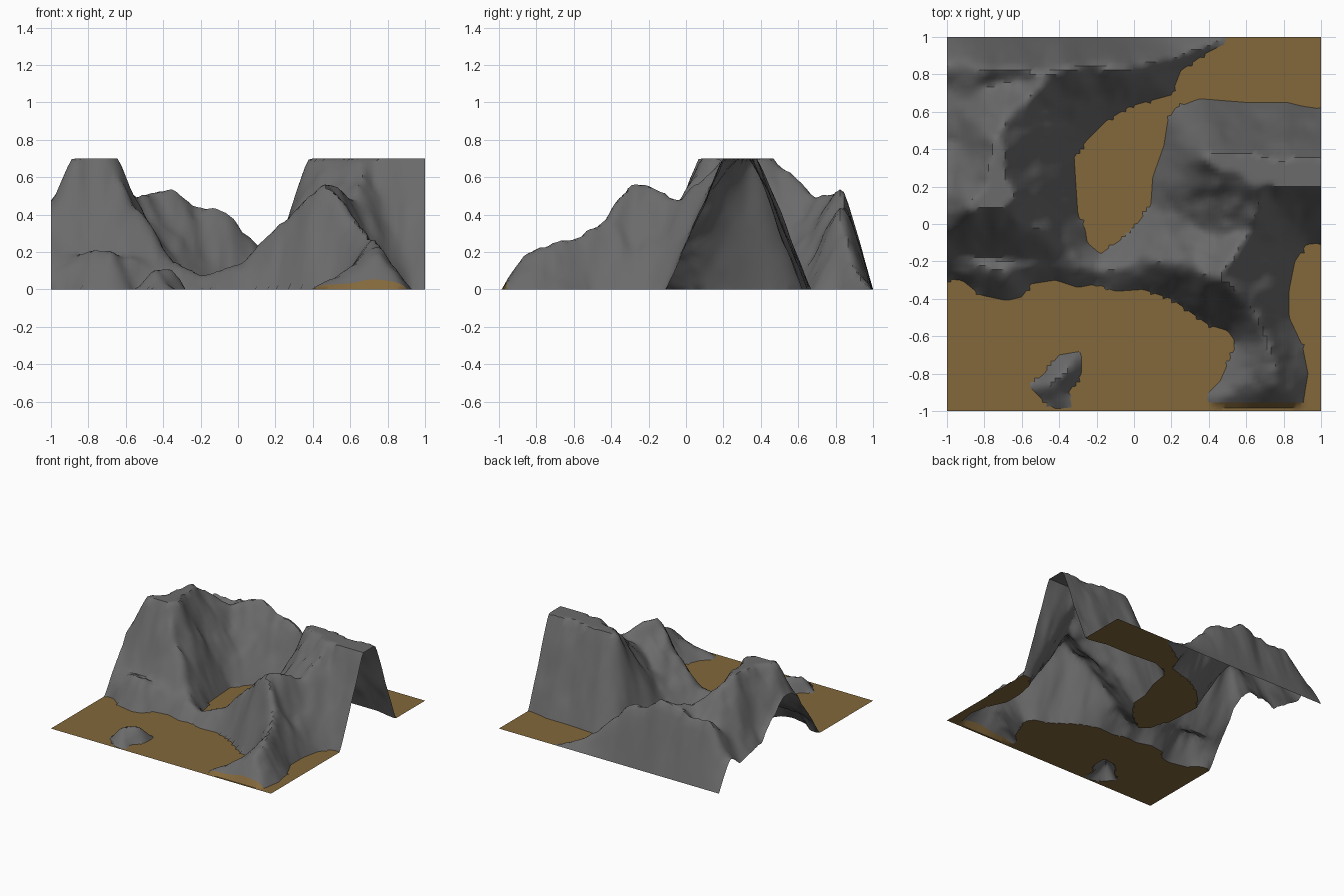
import bpy, bmesh, math
from mathutils import Vector, noise

if "Cube" in bpy.data.objects:
    bpy.data.objects.remove(bpy.data.objects["Cube"])

N = 90           # grid cells per side
CELL = 2 / N
TOP = 0.70       # flat-cut summit height

# Flat ground outlines: front plain (wrapping to the east) and inner valley (wrapping along the back)
PLAIN = [(-1.1, -.29), (-.92, -.30), (-.82, -.38), (-.68, -.41), (-.6, -.39), (-.55, -.32),
         (-.42, -.30), (-.3, -.34), (-.2, -.32), (-.1, -.36), (.05, -.35), (.2, -.40), (.4, -.54),
         (.5, -.57), (.55, -.64), (.5, -.75), (.46, -.84), (.38, -.92), (.42, -.985), (.9, -.985),
         (.93, -.8), (.9, -.65), (.83, -.5), (.83, -.35), (.86, -.2), (.92, -.11), (1.1, -.09),
         (1.1, -1.1), (-1.1, -1.1)]
VALLEY = [(-.18, -.16), (-.25, -.1), (-.26, -.03), (-.3, .05), (-.31, .2), (-.32, .36), (-.25, .45),
          (-.15, .55), (-.02, .63), (.2, .69), (.25, .82), (.38, .91), (.48, .96), (.5, 1), (-1.1, 1),
          (-1.1, 1.1), (1.1, 1.1), (1.1, .6), (.9, .63), (.82, .65), (.6, .65), (.35, .67),
          (.22, .62), (.18, .55), (.16, .42), (.1, .25), (.09, .1), (-.02, -.05)]
BOULDER = [(-.56, -.87), (-.48, -.8), (-.4, -.7), (-.28, -.68), (-.28, -.8), (-.35, -.9),
           (-.33, -.98), (-.42, -.99), (-.5, -.93)]
OUTLINES = (PLAIN, VALLEY, BOULDER)

# Raised gullies (path, rise) that pull the slopes down: west edge and behind the foothills
GULLIES = [([(-1, .45), (-1, .75)], .08), ([(-1, 0), (-1, .3)], .2),
           ([(-.95, -.17), (-.5, -.2), (-.3, -.2)], .08)]

# Ridge crests as x, y, height
RIDGES = [
    [(-1, .17, .42), (-.87, .11, .75), (-.72, .15, .86), (-.74, .3, .78), (-.74, .45, .75),
     (-.65, .6, .61), (-.55, .7, .52), (-.45, .8, .56), (-.35, .83, .59), (-.2, .85, .48),
     (-.1, .84, .48), (0, .84, .36), (.08, .86, .26), (.3, .92, .1), (.48, .97, .01)],
    [(-.45, .8, .55), (-.62, .83, .53), (-.8, .83, .51), (-.93, .86, .3), (-1, .9, .12)],
    [(-.93, -.24, .17), (-.75, -.27, .12), (-.6, -.25, .11), (-.54, -.22, .15), (-.4, -.22, .12),
     (-.17, -.22, .06), (0, -.2, .13), (.2, -.2, .32), (.3, -.22, .46), (.45, -.28, .63),
     (.6, -.4, .46), (.68, -.55, .31), (.72, -.7, .26), (.74, -.85, .24), (.7, -.94, .1)],
    [(.25, .3, .36), (.38, .35, .76), (.5, .34, .8), (.7, .29, .86), (1, .28, .9)],
    [(.45, -.28, .63), (.62, -.05, .48), (.68, .2, .74)],
]
BOULDER_CREST = [[(-.46, -.86, .13), (-.35, -.78, .14)]]


def segments(pts, closed):
    return list(zip(pts, pts[1:] + pts[:1])) if closed else list(zip(pts, pts[1:]))


def seg_near(x, y, a, b):
    # Distance to a segment, and where along it
    dx, dy = b[0] - a[0], b[1] - a[1]
    t = min(1, max(0, ((x - a[0]) * dx + (y - a[1]) * dy) / (dx * dx + dy * dy)))
    return math.hypot(x - a[0] - t * dx, y - a[1] - t * dy), t


def inside(x, y, poly):
    hit = False
    for (ax, ay), (bx, by) in segments(poly, True):
        if (ay > y) != (by > y) and x < ax + (y - ay) * (bx - ax) / (by - ay):
            hit = not hit
    return hit


def line_dist(x, y, pts, closed=True):
    return min(seg_near(x, y, a, b)[0] for a, b in segments(pts, closed))


def slope_height(x, y, foot, ridges):
    # Blend from foot outline up to the most dominant crest
    best = 0
    for line in ridges:
        for a, b in segments(line, False):
            d, t = seg_near(x, y, a, b)
            best = max(best, (a[2] + t * (b[2] - a[2])) * foot / (foot + d + 1e-6))
    return best


def height(x, y):
    if inside(x, y, BOULDER):
        return slope_height(x, y, line_dist(x, y, BOULDER), BOULDER_CREST)
    if inside(x, y, PLAIN) or inside(x, y, VALLEY):
        return 0
    foot = min(line_dist(x, y, PLAIN), line_dist(x, y, VALLEY))
    foot = min([foot] + [line_dist(x, y, g, False) + rise for g, rise in GULLIES])
    # Warped, eroded rock surface
    wx = x + .03 * noise.noise(Vector((x * 6, y * 6, 3)))
    wy = y + .03 * noise.noise(Vector((x * 6, y * 6, 8)))
    if abs(x) > .97:
        wx, wy = x, y
    h = slope_height(wx, wy, foot, RIDGES)
    rough = (.04 * noise.noise(Vector((x * 8, y * 8, 1)))
             + .045 * noise.noise(Vector((x * 17, y * 17, 5))))
    return max(.003, h + rough * min(1, foot / .12) * min(1, h / .25))


def soften(z):
    # Round the crests, leaving ground and border alone
    out = [row[:] for row in z]
    for j in range(1, N):
        for i in range(N + 1):
            if z[j][i] > 0:
                l, r = z[j][max(i - 1, 0)], z[j][min(i + 1, N)]
                out[j][i] = (2 * z[j][i] + z[j - 1][i] + z[j + 1][i] + l + r) / 6
    return out


def snap(x, y, z):
    # Pull vertices close to an outline onto it for clean ground borders
    if abs(x) < .999 and abs(y) < .999:
        near = min(((*seg_near(x, y, a, b), a, b) for p in OUTLINES for a, b in segments(p, True)),
                   key=lambda s: s[0])
        d, t, a, b = near
        if d < CELL * .55:
            px, py = a[0] + t * (b[0] - a[0]), a[1] + t * (b[1] - a[1])
            if abs(px) < 1 and abs(py) < .999:
                return (px, py, 0)
    # Fine chipped facets on the rock
    if z > .06:
        z += .012 * noise.noise(Vector((x * 24, y * 24, 2))) * min(1, (1 - abs(y)) / .1)
    return (x, y, min(TOP, z))


def on_ground(quad):
    zmax = max(p[2] for p in quad)
    return zmax < 1e-4 or (zmax < .08 and max(p[1] for p in quad) < -.94 and quad[0][0] > .3)


def build(name, quads, color):
    bm = bmesh.new()
    for q in quads:
        bm.faces.new([bm.verts.new(p) for p in q])
    bmesh.ops.remove_doubles(bm, verts=bm.verts, dist=1e-5)
    mesh = bpy.data.meshes.new(name)
    bm.to_mesh(mesh)
    bm.free()
    obj = bpy.data.objects.new(name, mesh)
    bpy.context.collection.objects.link(obj)
    mat = bpy.data.materials.new(name + "_color")
    mat.diffuse_color = color
    mat.use_nodes = True
    mat.node_tree.nodes["Principled BSDF"].inputs["Base Color"].default_value = mat.diffuse_color
    mesh.materials.append(mat)
    bpy.context.view_layer.objects.active = obj
    obj.select_set(True)
    bpy.ops.object.shade_smooth_by_angle(angle=math.radians(40))
    obj.select_set(False)


# Sample the terrain
axis = [-1 + CELL * i for i in range(N + 1)]
z = [[height(x, y) for x in axis] for y in axis]
for _ in range(3):
    z = soften(z)
grid = [[snap(x, y, z[j][i]) for i, x in enumerate(axis)] for j, y in enumerate(axis)]
quads = [(grid[j][i], grid[j][i + 1], grid[j + 1][i + 1], grid[j + 1][i])
         for j in range(N) for i in range(N)]

# Brown dirt floor and dark grey mountains
build("dirt_floor", [q for q in quads if on_ground(q)], (.23, .14, .045, 1))
build("rock_mountains", [q for q in quads if not on_ground(q)], (.145, .145, .145, 1))
